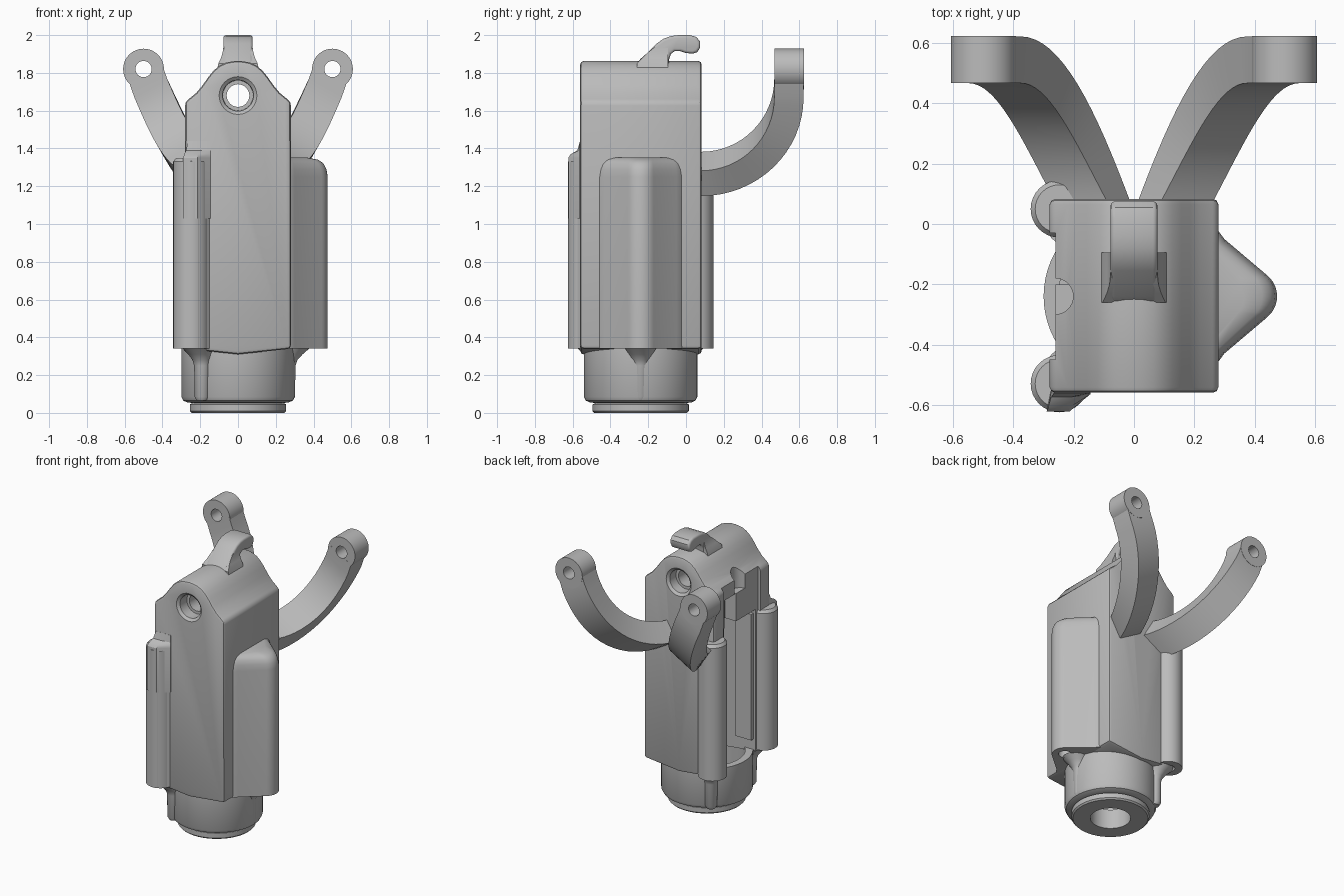
import bpy, bmesh, math
from mathutils import Vector

if "Cube" in bpy.data.objects:
    bpy.data.objects.remove(bpy.data.objects["Cube"])

grey = bpy.data.materials.new("mid_grey")
grey.diffuse_color = (0.5, 0.5, 0.5, 1)
grey.use_nodes = True
grey.node_tree.nodes["Principled BSDF"].inputs["Base Color"].default_value = grey.diffuse_color


def make(name, bm):
    bmesh.ops.remove_doubles(bm, verts=bm.verts, dist=1e-5)
    bmesh.ops.recalc_face_normals(bm, faces=bm.faces)
    me = bpy.data.meshes.new(name)
    bm.to_mesh(me)
    bm.free()
    ob = bpy.data.objects.new(name, me)
    bpy.context.collection.objects.link(ob)
    me.materials.append(grey)
    return ob


def loft(name, rings):
    """Skin a list of equal-length closed rings and cap both ends."""
    bm = bmesh.new()
    vs = [[bm.verts.new(p) for p in r] for r in rings]
    n = len(vs[0])
    for a, b in zip(vs, vs[1:]):
        for i in range(n):
            bm.faces.new((a[i], a[(i + 1) % n], b[(i + 1) % n], b[i]))
    bm.faces.new(vs[0])
    bm.faces.new(vs[-1])
    return make(name, bm)


def box(name, x0, x1, y0, y1, z0, z1):
    return loft(name, [[(x0, y0, z), (x1, y0, z), (x1, y1, z), (x0, y1, z)] for z in (z0, z1)])


def tube(name, rings, axis='z', n=32):
    """Stack of circles: (a, b, position along axis, radius)."""
    out = []
    for a, b, h, r in rings:
        ring = [(a + r * math.cos(math.tau * i / n), b + r * math.sin(math.tau * i / n)) for i in range(n)]
        out.append([(p, q, h) if axis == 'z' else (p, h, q) for p, q in ring])
    return loft(name, out)


def lathe(name, prof, cx, cy, n=64):
    bm = bmesh.new()
    rings = [[bm.verts.new((cx + r * math.cos(math.tau * i / n), cy + r * math.sin(math.tau * i / n), z))
              for i in range(n)] for r, z in prof]
    for a, b in zip(rings, rings[1:] + rings[:1]):
        for i in range(n):
            bm.faces.new((a[i], a[(i + 1) % n], b[(i + 1) % n], b[i]))
    return make(name, bm)


def apply(ob, mod):
    bpy.context.view_layer.objects.active = ob
    bpy.ops.object.modifier_apply(modifier=mod.name)


def cut(ob, *cutters):
    for c in cutters:
        m = ob.modifiers.new("cut", 'BOOLEAN')
        m.operation, m.solver, m.object = 'DIFFERENCE', 'EXACT', c
        apply(ob, m)
        bpy.data.objects.remove(c)


def bevel(ob, width, seg=2, angle=40):
    m = ob.modifiers.new("bevel", 'BEVEL')
    m.width, m.segments, m.limit_method, m.angle_limit = width, seg, 'ANGLE', math.radians(angle)
    apply(ob, m)


# Main housing: gabled front profile with a rounded crown
half = [(0.28, 0.34), (0.28, 1.645), (0.26, 1.662), (0.22, 1.695), (0.187, 1.735), (0.157, 1.778),
        (0.128, 1.813), (0.098, 1.838), (0.065, 1.854), (0.03, 1.861)]
prof = [(0, 0.31)] + half + [(0, 1.863)] + [(-x, z) for x, z in reversed(half)]
body = loft("housing", [[(x, y, z) for x, z in prof] for y in (-0.56, 0.083)])
bevel(body, 0.018)

# Cross bore with countersunk mouths, open left cavity and crown notch
cut(body,
    tube("bore", [(0, 1.68, -0.8, 0.06), (0, 1.68, 0.3, 0.06)], 'y'),
    tube("front_mouth", [(0, 1.68, -0.6, 0.12), (0, 1.68, -0.56, 0.1), (0, 1.68, -0.545, 0.082),
                         (0, 1.68, -0.47, 0.08)], 'y'),
    tube("rear_mouth", [(0, 1.68, 0.0, 0.08), (0, 1.68, 0.068, 0.082), (0, 1.68, 0.083, 0.1),
                        (0, 1.68, 0.12, 0.12)], 'y'),
    box("side_relief", -0.5, -0.26, -0.45, -0.03, 0.2, 2.2),
    box("cavity", -0.5, 0.1, -0.42, -0.06, 0.2, 1.36),
    box("upper_slot", -0.5, -0.17, -0.2, -0.07, 1.2, 1.56),
    tube("crown_notch", [(-0.262, -0.24, 1.56, 0.06), (-0.262, -0.24, 2.1, 0.06)]))

# Inner wall block beside the cavity
box("inner_block", -0.245, -0.12, -0.5, -0.395, 0.42, 1.33)

# Hollow neck with stepped lower ring
lathe("neck", [(0.132, 0), (0.245, 0), (0.255, 0.01), (0.255, 0.045), (0.24, 0.052), (0.27, 0.056),
               (0.29, 0.065), (0.3, 0.085), (0.3, 0.345), (0.25, 0.345), (0.25, 0.14), (0.132, 0.14)], 0, -0.24)

# Right ridge: rounded wedge whose top is drawn in
wedge = [(0.2, -0.49), (0.28, -0.457), (0.3, -0.43)]
wedge += [(0.385 + 0.09 * math.cos(math.radians(a)), -0.24 + 0.09 * math.sin(math.radians(a)))
          for a in range(-50, 51, 10)]
wedge += [(0.3, -0.05), (0.28, -0.023), (0.2, 0.01)]
ridge_rings = []
for z, k, w in ((0.34, 1, 1), (1.25, 1, 1), (1.29, 0.975, 0.98), (1.32, 0.92, 0.95),
                (1.34, 0.82, 0.9), (1.352, 0.6, 0.82)):
    ridge_rings.append([(0.2 + (x - 0.2) * k, -0.24 + (y + 0.24) * w, z) for x, y in wedge])
ridge = loft("side_ridge", ridge_rings)
cut(ridge, tube("screw_hole", [(0.39, -0.24, 0.2, 0.042), (0.39, -0.24, 0.6, 0.042)]))

# Screw columns on the left corners
for name, y, top in (("rear_column", 0.05, 1.32), ("front_column", -0.53, 1.35)):
    col = tube(name, [(-0.248, y, 0.34, 0.095), (-0.248, y, top - 0.02, 0.095), (-0.248, y, top, 0.08)])
    cut(col, tube("screw_hole", [(-0.248, y, 0.2, 0.045), (-0.248, y, 0.6, 0.045)]))

# Web between front column and housing, and the sloped cap above it
loft("column_web", [[(-0.21, -0.618, z), (-0.15, -0.56, z), (-0.15, -0.5, z), (-0.21, -0.5, z)]
                    for z in (0.342, 1.03)])
loft("column_cap", [[(l, f, z), (-0.215, f, z), (-0.145, max(f, -0.565), z), (-0.145, -0.5, z), (-0.265, -0.5, z)]
                    for l, f, z in ((-0.29, -0.623, 1.03), (-0.29, -0.623, 1.35), (-0.285, -0.61, 1.37),
                                    (-0.275, -0.575, 1.39), (-0.265, -0.561, 1.44))])

# Flared ribs below each screw hole
for name, x, y in (("right_rib", 0.262, -0.24), ("front_rib", -0.19, -0.465), ("rear_rib", -0.19, -0.015)):
    d = Vector((x, y + 0.24)).normalized()
    tube(name, [(x + d.x * o, y + d.y * o, z, r) for z, r, o in
                ((0.065, 0.028, 0), (0.085, 0.04, 0), (0.25, 0.042, 0), (0.28, 0.048, 0.005),
                 (0.31, 0.062, 0.018), (0.345, 0.085, 0.035))])

# Hook on the crown, with flared foot
top = [(-0.26, 1.85), (-0.24, 1.875), (-0.2, 1.91), (-0.155, 1.955), (-0.12, 1.98), (-0.08, 1.995), (-0.04, 2.0),
       (0.02, 2.0), (0.055, 1.99), (0.075, 1.965), (0.075, 1.935), (0.06, 1.91), (0.035, 1.902),
       (0.0, 1.905), (-0.03, 1.915), (-0.06, 1.915), (-0.08, 1.9), (-0.09, 1.87), (-0.09, 1.83), (-0.26, 1.83)]
hook = loft("hook", [[(x, y, z) for y, z in top] for x in (-0.078, 0.078)])
bevel(hook, 0.02, 3, 60)
loft("hook_foot", [[(-w, -0.26 + o, z), (w, -0.26 + o, z), (w, -0.095, z), (-w, -0.095, z)]
                   for w, o, z in ((0.112, 0, 1.81), (0.104, 0, 1.85), (0.09, 0.03, 1.88), (0.081, 0.06, 1.91),
                                   (0.077, 0.1, 1.94))])

# Curved rear arms: tilted strip swept up, back and outward, ending in an eye
tilt = math.radians(30)
path = [(0.115, 0.03, 1.265, 0.0), (0.14, 0.08, 1.265, 0.0)]
for i in range(1, 17):
    a = math.pi / 2 * i / 16
    path.append((0.14 + 0.205 * a, 0.08 + 0.465 * math.sin(a), 1.72 - 0.455 * math.cos(a), a))
path.append((0.49, 0.545, 1.8, math.pi / 2))
for side, s in (("left", -1), ("right", 1)):
    rings = []
    for x, y, z, a in path:
        ring = []
        for t, w in ((-0.0775, -0.1), (0.0775, -0.1), (0.0775, 0.1), (-0.0775, 0.1)):
            u = t * math.cos(a)
            ring.append((s * (x + u * math.sin(tilt) + w * math.cos(tilt)), y - t * math.sin(a),
                         z + u * math.cos(tilt) - w * math.sin(tilt)))
        rings.append(ring)
    arm = loft(side + "_arm", rings)
    eye = tube(side + "_arm_eye", [(s * 0.5, 1.82, 0.468, 0.108), (s * 0.5, 1.82, 0.624, 0.108)], 'y', 48)
    for part in (arm, eye):
        cut(part, tube("eye_hole", [(s * 0.5, 1.82, 0.4, 0.043), (s * 0.5, 1.82, 0.7, 0.043)], 'y'))

# Smooth curved faces, keep edges crisp
bpy.ops.object.select_all(action='DESELECT')
for ob in bpy.context.collection.objects:
    ob.select_set(True)
    bpy.context.view_layer.objects.active = ob
bpy.ops.object.shade_smooth_by_angle(angle=math.radians(32))
